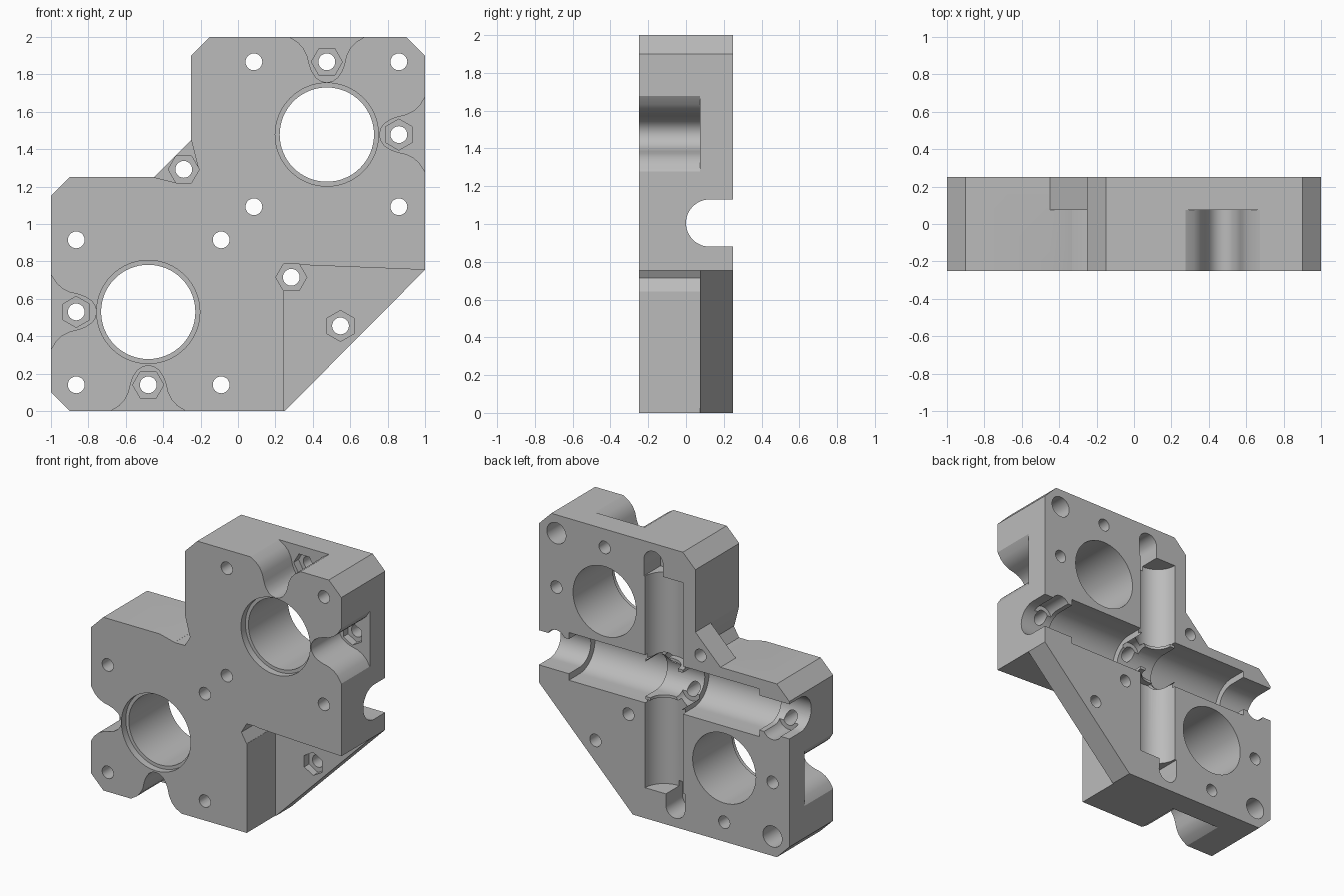
import bpy, bmesh
from math import cos, sin, pi

if "Cube" in bpy.data.objects:
    bpy.data.objects.remove(bpy.data.objects["Cube"])

grey = bpy.data.materials.new("plain_grey")
grey.use_nodes = True
COLOR = (0.5, 0.5, 0.5, 1)
grey.diffuse_color = COLOR
grey.node_tree.nodes["Principled BSDF"].inputs["Base Color"].default_value = COLOR

PLACE = {"X": lambda a, b, t: (t, a, b),
         "Y": lambda a, b, t: (a, t, b),
         "Z": lambda a, b, t: (a, b, t)}


def prism(name, points, axis, start, end):
    """Extrude a flat profile along one axis."""
    bm = bmesh.new()
    face = bm.faces.new([bm.verts.new(PLACE[axis](a, b, start)) for a, b in points])
    new = bmesh.ops.extrude_face_region(bm, geom=[face])["geom"]
    moved = [v for v in new if isinstance(v, bmesh.types.BMVert)]
    bmesh.ops.translate(bm, verts=moved, vec=PLACE[axis](0, 0, end - start))
    bmesh.ops.recalc_face_normals(bm, faces=bm.faces)
    mesh = bpy.data.meshes.new(name)
    bm.to_mesh(mesh)
    bm.free()
    mesh.materials.append(grey)
    obj = bpy.data.objects.new(name, mesh)
    bpy.context.collection.objects.link(obj)
    return obj


def ring(a, b, r, n=40, turn=0.0):
    return [(a + r * cos(turn + 2 * pi * i / n), b + r * sin(turn + 2 * pi * i / n))
            for i in range(n)]


def arc(a, b, r, begin, sweep, n=24):
    return [(a + r * cos(begin + sweep * i / n), b + r * sin(begin + sweep * i / n))
            for i in range(n + 1)]


# Stepped plate with chamfered corners
block = prism("bearing_block", [
    (-0.9, 0), (0.25, 0), (1, 0.755), (1, 1.9), (0.9, 2), (-0.15, 2),
    (-0.25, 1.9), (-0.25, 1.45), (-0.45, 1.25), (-0.9, 1.25), (-1, 1.15), (-1, 0.1)],
    "Y", -0.25, 0.25)


def cut(points, axis, start, end):
    """Carve a prism out of the block."""
    tool = prism("cutter", points, axis, start, end)
    tool.hide_render = True
    mod = block.modifiers.new("cut", "BOOLEAN")
    mod.operation = "DIFFERENCE"
    mod.solver = "EXACT"
    mod.object = tool
    bpy.context.view_layer.objects.active = block
    bpy.ops.object.modifier_apply(modifier=mod.name)
    bpy.data.objects.remove(tool)


FRONT, BACK, STEP = -0.3, 0.3, 0.075

# Front corner recesses around the diagonal edges
cut([(0.245, -0.1), (1.1, -0.1), (1.1, 0.751), (0.245, 0.785)], "Y", FRONT, STEP)
cut([(-0.57, 1.28), (-0.33, 1.22), (-0.25, 1.22), (-0.21, 1.29), (-0.28, 1.57)],
    "Y", FRONT, STEP)

# Bell shaped nut recesses: half width and distance from the edge
bell = [(0.24, -0.03), (0.2, 0), (0.155, 0.028), (0.125, 0.06), (0.105, 0.1), (0.093, 0.15),
        (0.08, 0.185), (0.058, 0.218), (0.03, 0.237)]
outline = bell + [(0, 0.243)] + [(-w, d) for w, d in reversed(bell)]
cut([(0.475 + w, 2 - d) for w, d in outline], "Y", FRONT, STEP)
cut([(-0.48 + w, d) for w, d in outline], "Y", FRONT, STEP)
cut([(1 - d, 1.478 + w) for w, d in outline], "Y", FRONT, STEP)
cut([(-1 + d, 0.53 + w) for w, d in outline], "Y", FRONT, STEP)

# Large bores with a shallow front counterbore
for x, z in ((0.475, 1.478), (-0.48, 0.53)):
    cut(ring(x, z, 0.252, 64), "Y", FRONT, BACK)
    cut(ring(x, z, 0.276, 64), "Y", FRONT, -0.2)

# Horizontal rod channel with two wider bearing seats
def u_slot(r):
    return arc(0.125, 1.005, r, pi / 2, pi) + [(BACK, 1.005 - r), (BACK, 1.005 + r)]

cut(u_slot(0.125), "X", -1.1, 1.1)
for side in (-1, 1):
    cut(u_slot(0.172), "X", side * 0.15, side * 0.76)

# Vertical rod channel: two seats joined by a narrower middle
def half_round(r):
    return arc(0, 0.25, r, pi, pi) + [(r, BACK), (-r, BACK)]

cut(half_round(0.11), "Z", 0.8, 1.2)
cut(half_round(0.152), "Z", 1.15, 1.78)
cut(half_round(0.152), "Z", 0.22, 0.86)

# Mounting screw holes with head pockets at the back
for x, z in ((0.085, 1.867), (0.86, 1.867), (0.085, 1.092), (0.86, 1.092),
             (-0.865, 0.915), (-0.09, 0.915), (-0.865, 0.14), (-0.09, 0.14)):
    cut(ring(x, z, 0.045, 24), "Y", FRONT, BACK)
    cut(ring(x, z, 0.076, 32), "Y", 0.06, BACK)

# Slots that run from the inner head pockets into the vertical channel
for x, z, run in ((0.085, 1.867, -0.12), (-0.09, 0.14, 0.12)):
    r = 0.0755
    cut([(x - r, z), (x + r, z), (x + r, z + run), (x - r, z + run)], "Y", 0.062, BACK)

# Clamp screw holes with hexagonal nut pockets
for x, z, turn in ((0.475, 1.867, 0), (0.86, 1.478, pi / 2), (-0.29, 1.292, 0),
                   (0.285, 0.715, 0), (0.548, 0.455, pi / 2),
                   (-0.865, 0.53, pi / 2), (-0.48, 0.14, 0)):
    cut(ring(x, z, 0.083, 6, turn), "Y", FRONT, 0.13)
    cut(ring(x, z, 0.045, 24), "Y", FRONT, BACK)

# Smooth bores with crisp edges
bpy.ops.object.select_all(action="DESELECT")
block.select_set(True)
bpy.context.view_layer.objects.active = block
bpy.ops.object.shade_smooth_by_angle(angle=pi / 6)
